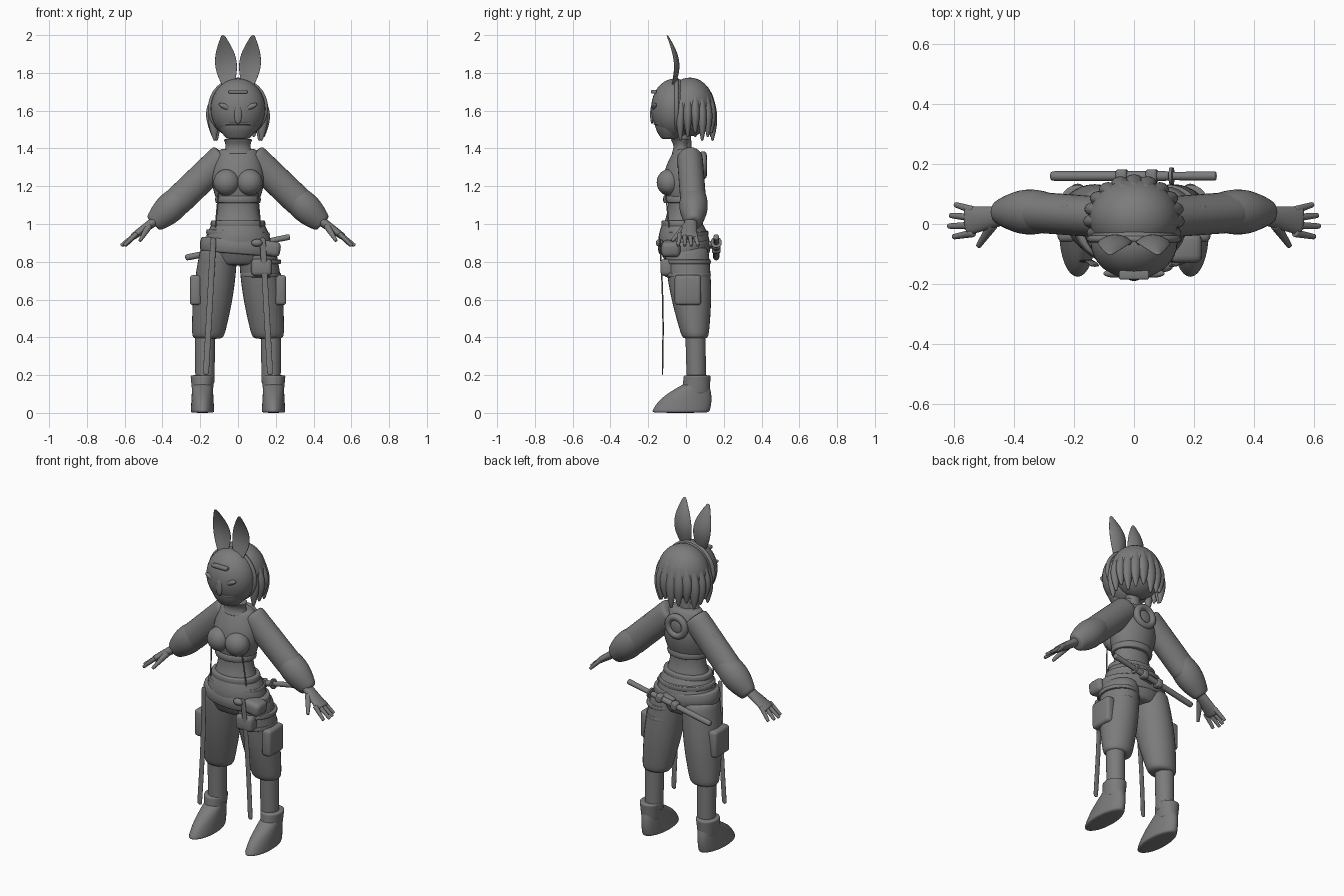
import bpy
import bmesh
import math
from mathutils import Vector, Matrix

default = bpy.data.objects.get("Cube")
if default:
    bpy.data.objects.remove(default, do_unlink=True)

grey = bpy.data.materials.new("plain grey")
grey.use_nodes = True
tone = (0.2, 0.2, 0.2, 1)
grey.diffuse_color = tone
grey.node_tree.nodes["Principled BSDF"].inputs["Base Color"].default_value = tone

UP = Vector((0, 0, 1))
BACK = Vector((0, 1, 0))


def finish(name, bm, subdivide=False):
    """Turn a bmesh into a smooth, coloured object."""
    bmesh.ops.recalc_face_normals(bm, faces=bm.faces[:])
    for face in bm.faces:
        face.smooth = True
    mesh = bpy.data.meshes.new(name)
    bm.to_mesh(mesh)
    bm.free()
    mesh.materials.append(grey)
    obj = bpy.data.objects.new(name, mesh)
    bpy.context.collection.objects.link(obj)
    if subdivide:
        modifier = obj.modifiers.new("smooth", "SUBSURF")
        modifier.levels = modifier.render_levels = 1
    return obj


def pair(size):
    """Accept one radius or a (half width, half depth) pair."""
    return Vector((size, size) if isinstance(size, (int, float)) else size)


def limb(name, start, end, first, last, bulge=0, bend=(0, 0, 0), side=1, upright=False, curl=0):
    """Loft ellipses from start to end, bulging and bending in the middle."""
    bm = bmesh.new()
    mirror = Matrix.Diagonal((side, 1, 1))
    start, end, bend = (mirror @ Vector(point) for point in (start, end, bend))
    along = UP if upright else (end - start).normalized()
    depth = (BACK - along * along.dot(BACK)).normalized()
    width = depth.cross(along)
    sides, steps = 16, 8
    loops = []
    for step in range(-1, steps + 2):
        t = min(max(step / steps, 0.03), 0.97)
        is_cap = step in (-1, steps + 1)
        if is_cap:
            t = max(0, min(1, step))
        swell = math.sin(math.pi * t)
        centre = start.lerp(end, t) + bend * swell
        size = pair(first).lerp(pair(last), t) + pair(bulge) * swell
        size *= 0.85 if is_cap else 1
        loop = []
        for k in range(sides):
            c, s = math.cos(math.tau * k / sides), math.sin(math.tau * k / sides)
            push = size.y * s - curl * size.x * c * c
            loop.append(bm.verts.new(centre + width * size.x * c + depth * push))
        loops.append(loop)
    for low, high in zip(loops, loops[1:]):
        for k in range(sides):
            n = (k + 1) % sides
            bm.faces.new((low[k], low[n], high[n], high[k]))
    bm.faces.new(loops[0])
    bm.faces.new(loops[-1])
    return finish(name, bm, subdivide=True)


def band(name, centre, size, height, tilt=0):
    """A rounded belt around an upright body part."""
    obj = limb(name, -UP * height / 2, UP * height / 2, size, size, bulge=height / 10, upright=True)
    obj.location = centre
    obj.rotation_euler.y = tilt


def ball(name, centre, size, turn=0):
    bm = bmesh.new()
    bmesh.ops.create_uvsphere(bm, u_segments=32, v_segments=20, radius=1)
    spin = Matrix.Rotation(turn, 4, "Y")
    bm.transform(Matrix.Translation(centre) @ spin @ Matrix.Diagonal((*size, 1)))
    finish(name, bm)


def box(name, centre, size, turn=0):
    """A box whose rounding follows its thinnest side."""
    bm = bmesh.new()
    bmesh.ops.create_cube(bm, size=1)
    bm.transform(Matrix.Diagonal((*size, 1)))
    bmesh.ops.bevel(bm, geom=bm.edges[:], offset=min(size) * 0.3, segments=3, affect="EDGES", profile=0.5)
    obj = finish(name, bm)
    obj.location = centre
    obj.rotation_euler.y = turn


def ring(name, centre, major, minor):
    """A ring standing upright, facing front and back."""
    bpy.ops.mesh.primitive_torus_add(major_radius=major, minor_radius=minor, location=centre,
                                     rotation=(math.pi / 2, 0, 0))
    obj = bpy.context.object
    obj.name = name
    obj.data.materials.append(grey)
    bpy.ops.object.shade_smooth()


# Torso, neck and hips
limb("jacket", (0, -.02, 1.12), (0, 0, 1.4), (.115, .09), (.1, .06), bulge=.035, upright=True)
band("jacket_hem", (0, -.02, 1.13), (.12, .1), height=.04)
limb("waist", (0, -.02, 1.15), (0, -.02, 1), (.11, .08), (.13, .1), bulge=-.01, upright=True)
limb("hips", (0, -.02, 1.02), (0, 0, .78), (.13, .1), (.15, .1), bulge=.04, upright=True)
band("waistband", (0, -.02, 1), (.145, .11), height=.04)
band("belt", (0, -.01, .95), (.17, .13), height=.03, tilt=.05)
band("hip_wrap", (0, -.01, .88), (.2, .135), height=.08, tilt=.08)
limb("neck", (0, -.01, 1.35), (0, -.02, 1.5), .045, .045)
limb("collar", (0, -.02, 1.37), (0, -.03, 1.45), (.085, .06), (.08, .055), bulge=-.015, upright=True)

# Head with hair and animal mask
ball("hair", (0, .02, 1.62), (.15, .13, .155))
ball("mask", (0, -.06, 1.61), (.145, .125, .16))
limb("mask_chin", (0, -.09, 1.45), (0, -.07, 1.55), (.06, .04), (.12, .1), bulge=.01, upright=True)
band("mask_mouth_seam", (0, -.065, 1.53), (.12, .108), height=.01)
box("mask_brow", (0, -.17, 1.7), (.1, .03, .02))
ball("mask_nose", (0, -.18, 1.58), (.02, .01, .05))
ring("headband", (0, -.05, 1.615), major=.147, minor=.012)
for n in range(13):
    angle = math.radians(19 * n - 24)
    c, s = math.cos(angle), math.sin(angle)
    limb("hair_lock", (.11 * c, .02 + .1 * s, 1.7), (.135 * c, .02 + .12 * s, 1.44 + n % 3 / 50),
         first=.015, last=.006, bulge=(.022, .014), bend=(.016 * c, .012 * s, 0), upright=True)

# Paired parts
for side in (1, -1):
    limb("ear", (.05, -.07, 1.72), (.08, -.1, 2), (.025, .01), (.008, .004), side=side,
         bulge=(.043, .004), bend=(0, .04, 0), curl=.3)
    ball("mask_eye", (side * .065, -.165, 1.62), (.04, .014, .014), turn=-side * .4)
    ball("bust", (side * .06, -.09, 1.22), (.07, .065, .07))
    limb("upper_sleeve", (.07, .02, 1.36), (.34, .04, 1.1), (.08, .07), (.08, .07), side=side)
    limb("puffed_cuff", (.27, .04, 1.17), (.45, .04, 1), (.06, .06), (.05, .04), bulge=.027, side=side)
    box("sleeve_tab", (side * .225, .03, 1.29), (.03, .07, .03), turn=side * .8)
    limb("palm", (.42, .03, 1.03), (.56, .01, .93), (.028, .03), (.018, .05), side=side)
    for n in range(4):
        spread = .065 - n * .036
        reach = .625 - abs(n - 1.7) / 60
        limb("finger", (.535, spread * .7, .95), (reach, spread, .885), first=.014, last=.009, side=side)
    limb("thumb", (.47, 0, .99), (.52, -.075, .91), first=.019, last=.009, side=side)

    limb("trouser_leg", (.1, 0, .88), (.16, .05, .39), (.1, .12), (.085, .07), bulge=.016, side=side,
         upright=True)
    limb("calf", (.175, .05, .43), (.175, .055, .15), first=.055, last=.052, side=side, upright=True)
    limb("shoe", (.188, -.03, 0), (.188, .06, .16), (.064, .157), (.055, .06), bulge=(0, .025),
         bend=(0, -.01, 0), side=side, upright=True)
    limb("shoe_cuff", (.188, .05, .1), (.188, .06, .2), (.055, .075), (.065, .073), side=side, upright=True)
    box("thigh_pocket", (side * .225, .01, .65), (.06, .14, .16))
    limb("ribbon", (.13, -.14, .93), (.17, -.125, .2), (.016, .004), (.016, .004), bend=(0, .01, 0),
         side=side)
    limb("cord", (.1, -.11, 1.2), (.12, -.09, .98), first=.004, last=.004, side=side)

# Pouches and thigh straps on one side
box("hip_pouch", (.17, -.08, .87), (.11, .1, .08), turn=.15)
box("thigh_pouch", (.125, -.1, .77), (.11, .07, .09))
ball("belt_knot", (.1, -.14, .9), (.03, .02, .02))
for height in (.8, .73):
    band("thigh_strap", (.12, .01, height), (.108, .122), height=.025)

# Round back emblem
ring("emblem_rim", (0, .09, 1.31), major=.055, minor=.02)
ball("emblem_boss", (0, .09, 1.31), (.04, .01, .04))

# Sheathed sword across the lower back
tilt = -.2
sheath_tip, guard, pommel = (Vector((x, .16, .877 - x * tilt)) for x in (-.28, .12, .275))
limb("sheath", sheath_tip, guard, first=.017, last=.017)
limb("grip", guard, pommel, first=.014, last=.016)
limb("guard", guard, guard.lerp(pommel, .07), first=.03, last=.03)
for t in (.6, .85):
    box("sheath_mount", sheath_tip.lerp(guard, t), (.04, .045, .05), turn=tilt)
box("sword_hanger", (.02, .13, .89), (.08, .05, .03), turn=tilt)
